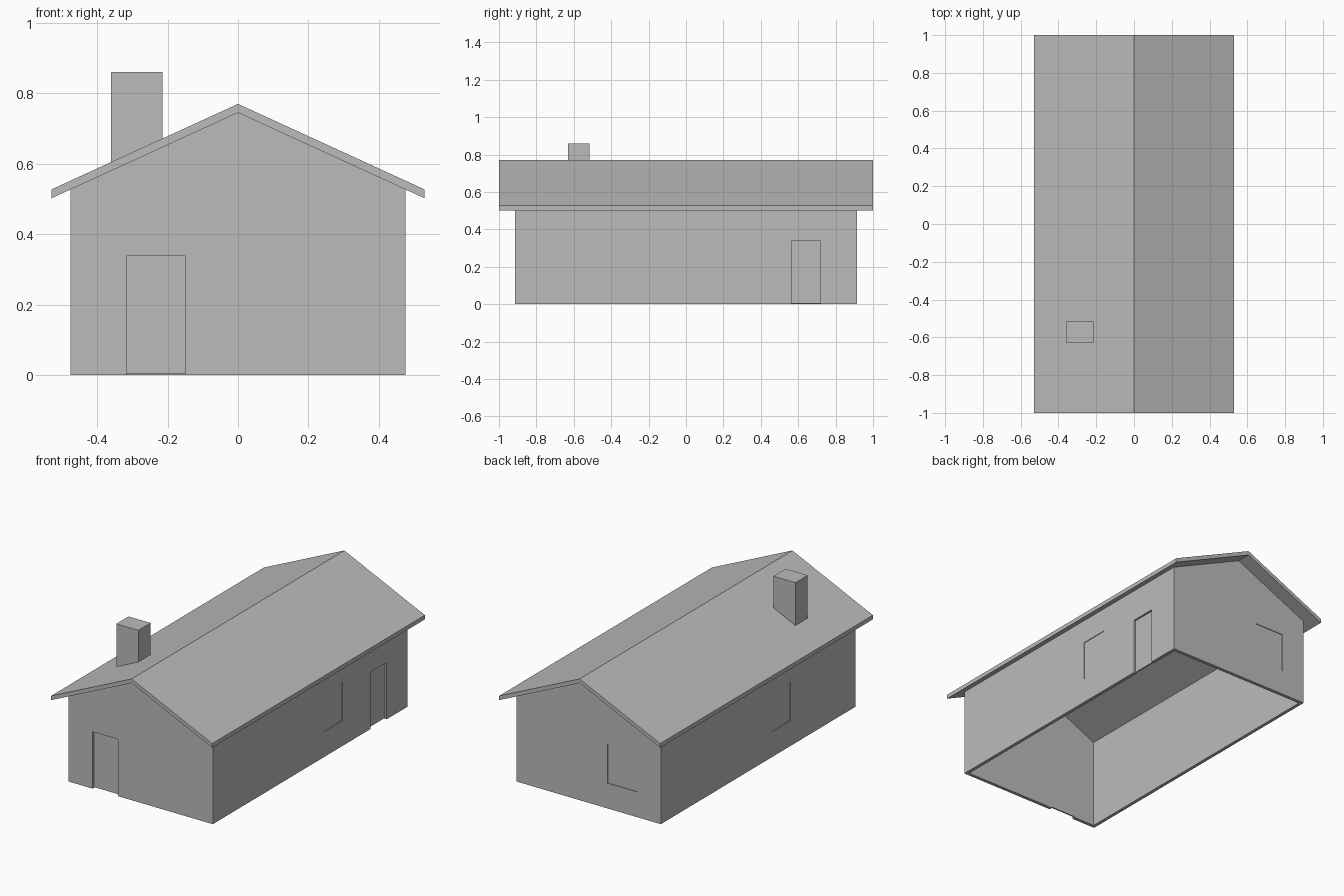
import bpy
import bmesh

default_cube = bpy.data.objects.get("Cube")
if default_cube:
    bpy.data.objects.remove(default_cube, do_unlink=True)

grey = bpy.data.materials.new("plain grey")
grey.use_nodes = True
colour = (0.5, 0.5, 0.5, 1)
grey.diffuse_color = colour
grey.node_tree.nodes["Principled BSDF"].inputs["Base Color"].default_value = colour

HALF_WIDTH, HALF_LENGTH, WALL = 0.475, 0.915, 0.02
EAVE_X, RIDGE, SLAB = 0.53, 0.77, 0.025
PITCH = 0.243 / EAVE_X


def roof_top(x):
    return RIDGE - PITCH * abs(x)


def roof_under(x):
    return roof_top(x) - SLAB


def prism(name, profile, y0, y1):
    """Extrude an x-z profile along y."""
    bm = bmesh.new()
    face = bm.faces.new([bm.verts.new((x, y0, z)) for x, z in profile])
    out = bmesh.ops.extrude_face_region(bm, geom=[face])
    verts = [v for v in out["geom"] if isinstance(v, bmesh.types.BMVert)]
    bmesh.ops.translate(bm, vec=(0, y1 - y0, 0), verts=verts)
    bmesh.ops.recalc_face_normals(bm, faces=bm.faces)
    mesh = bpy.data.meshes.new(name)
    bm.to_mesh(mesh)
    bm.free()
    mesh.materials.append(grey)
    obj = bpy.data.objects.new(name, mesh)
    bpy.context.collection.objects.link(obj)
    return obj


def box(name, xs, ys, zs):
    (x0, x1), (y0, y1), (z0, z1) = xs, ys, zs
    return prism(name, [(x0, z0), (x1, z0), (x1, z1), (x0, z1)], y0, y1)


def cut(target, cutter):
    """Subtract a cutter from the target and discard it."""
    cutter.hide_render = True
    mod = target.modifiers.new("cut", "BOOLEAN")
    mod.operation, mod.solver, mod.object = "DIFFERENCE", "EXACT", cutter
    bpy.context.view_layer.objects.active = target
    bpy.ops.object.modifier_apply(modifier=mod.name)
    bpy.data.objects.remove(cutter, do_unlink=True)


def gable_profile(half, bottom):
    return [(-half, bottom), (half, bottom), (half, roof_under(half)),
            (0, roof_under(0)), (-half, roof_under(half))]


# Hollow gabled walls, open below and up to the roof
walls = prism("walls", gable_profile(HALF_WIDTH, 0), -HALF_LENGTH, HALF_LENGTH)
inner = HALF_WIDTH - WALL
hollow = gable_profile(inner, -0.1)
hollow[2:] = [(x, z + 0.002) for x, z in hollow[2:]]
cut(walls, prism("hollow_cutter", hollow, -HALF_LENGTH + WALL, HALF_LENGTH - WALL))


def opening(side, span, zs, depth):
    """Shallow recess in one wall; span runs along that wall."""
    half = HALF_LENGTH if side in ("front", "back") else HALF_WIDTH
    sign = -1 if side in ("front", "right") else 1
    across = sorted((sign * (half - depth), sign * (half + 0.05)))
    if side in ("front", "back"):
        cut(walls, box("recess_cutter", span, across, zs))
    else:
        cut(walls, box("recess_cutter", across, span, zs))


# Doors, slightly recessed with a small gap at the ground
for side, span in (("front", (-0.317, -0.15)), ("left", (0.565, 0.72))):
    opening(side, span, (-0.05, 0.338), 0.012)
    opening(side, span, (-0.05, 0.005), 0.05)

# Windows
for side, span in (("left", (0.13, 0.305)), ("right", (-0.305, -0.13)),
                   ("back", (-0.32, -0.125))):
    opening(side, span, (0.15, 0.385), 0.004)

# Roof slab with overhanging eaves
edges = (-EAVE_X, 0, EAVE_X)
prism("roof", [(x, roof_top(x)) for x in edges]
      + [(x, roof_under(x)) for x in reversed(edges)], -1, 1)

# Chimney, its foot following the roof slope
c0, c1, top = -0.36, -0.215, 0.86
prism("chimney", [(c0, roof_top(c0) - 0.01), (c1, roof_top(c1) - 0.01),
                  (c1, top), (c0, top)], -0.63, -0.515)
